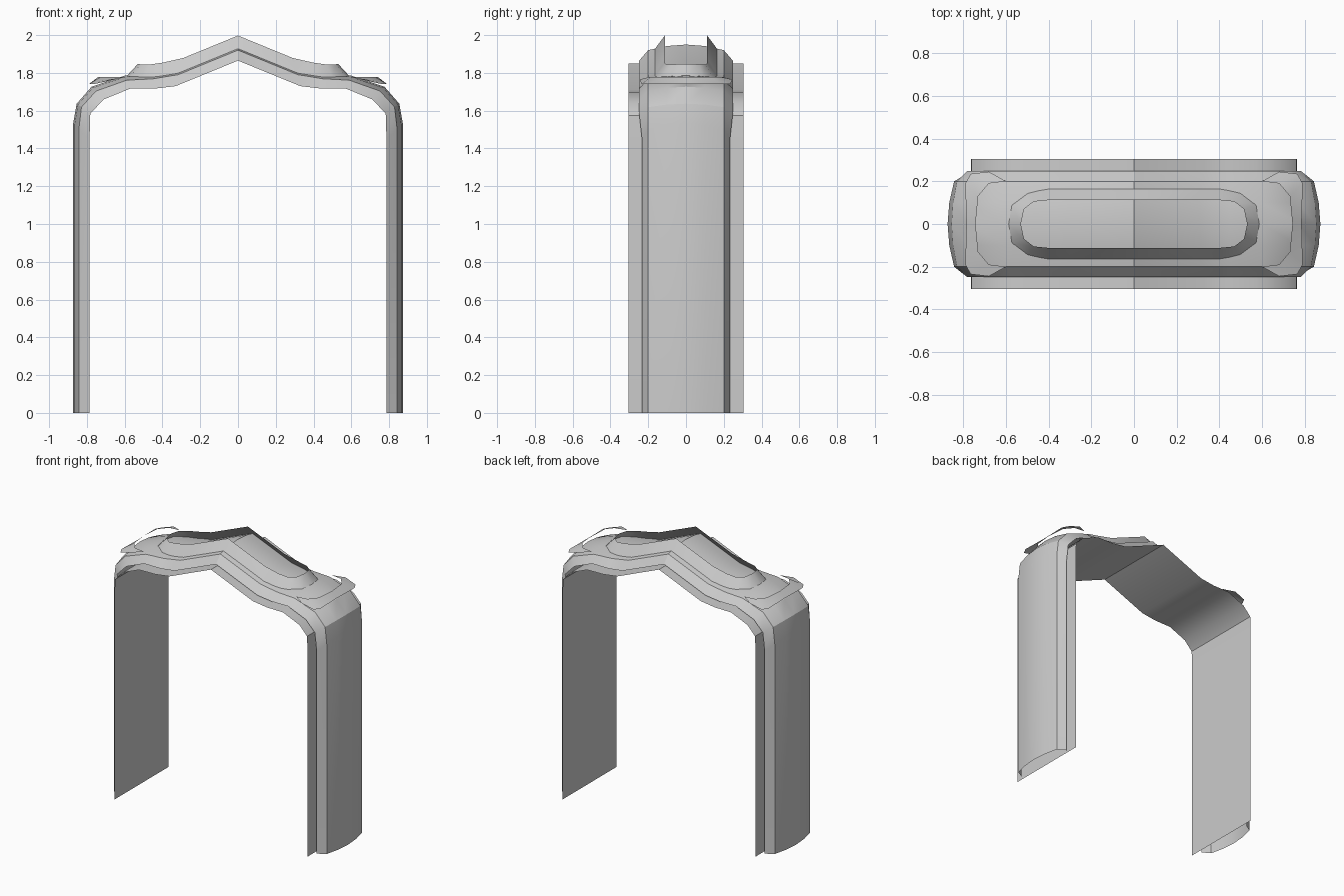
import bpy, math

if "Cube" in bpy.data.objects:
    bpy.data.objects.remove(bpy.data.objects["Cube"])

# Right half of the arch from floor to apex: (x, z)
INNER = [(.786, 0), (.786, 1.45), (.782, 1.585), (.71, 1.66), (.57, 1.717),
         (.44, 1.717), (.33, 1.73), (0, 1.865)]
OUTER = [(.873, 0), (.873, 1.53), (.854, 1.637), (.775, 1.727), (.60, 1.785),
         (.45, 1.797), (.31, 1.823), (0, 1.95)]
LINING = [(.764, 0), (.764, 1.45), (.76, 1.575), (.70, 1.64), (.57, 1.695),
          (.44, 1.697), (.33, 1.712), (0, 1.849)]


def mirrored(path):
    return path + [(-p[0],) + tuple(p[1:]) for p in path[-2::-1]]


def grid(name, rows, angle=30, closed=False):
    n = len(rows[0])
    verts = [v for r in rows for v in r]
    faces = []
    for i in range(len(rows) - 1):
        for j in range(n if closed else n - 1):
            k = (j + 1) % n
            faces.append((i * n + j, i * n + k, (i + 1) * n + k, (i + 1) * n + j))
    mesh = bpy.data.meshes.new(name)
    mesh.from_pydata(verts, [], faces)
    ob = bpy.data.objects.new(name, mesh)
    bpy.context.collection.objects.link(ob)
    bpy.ops.object.select_all(action='DESELECT')
    ob.select_set(True)
    bpy.context.view_layer.objects.active = ob
    bpy.ops.object.mode_set(mode='EDIT')
    bpy.ops.mesh.select_all(action='SELECT')
    bpy.ops.mesh.normals_make_consistent(inside=False)
    bpy.ops.object.mode_set(mode='OBJECT')
    bpy.ops.object.shade_smooth_by_angle(angle=math.radians(angle))
    return ob


def roof_z(x, y):
    # Height of the domed roof surface
    x = abs(x)
    pts = OUTER[3:][::-1]
    for (x0, z0), (x1, z1) in zip(pts, pts[1:]):
        if x <= x1:
            return z0 + (z1 - z0) * (x - x0) / (x1 - x0) - .75 * y * y
    return pts[-1][1] - .75 * y * y


# Inner lining: thin sheet under the arch
grid("inner_lining", [[(x, y, z) for y in (-.305, .305)] for x, z in mirrored(LINING)])

# Outer shell: bulged section swept along the arch, wider across the top
section = [(-1, 0), (-.2, .65), (-.1, .91), (0, 1), (.1, .91), (.2, .65), (1, 0)]
rows = []
for (xi, zi), (xo, zo) in zip(mirrored(INNER), mirrored(OUTER)):
    w = .233 if zi < 1.5 else .248
    rows.append([(xi + (xo - xi) * t, w * y if abs(y) == 1 else y, zi + (zo - zi) * t)
                 for y, t in section])
grid("outer_shell", rows)

# Overhanging lips where the roof meets the legs
lip_in = [(.60, -.2), (.68, -.19), (.73, -.13), (.742, 0), (.73, .13), (.68, .19), (.60, .2)]
lip_out = [(.68, -.245), (.765, -.235), (.79, -.19), (.785, 0), (.79, .19), (.765, .235), (.68, .245)]
for s, side in ((1, "right"), (-1, "left")):
    grid(side + "_roof_lip", [[(s * x, y, 1.777) for x, y in lip_in],
                              [(s * x, y, 1.765 if x < .7 else 1.74) for x, y in lip_out]])

# Raised collar: open ring leaning inwards on the roof
base = [(.59, 0), (.575, .09), (.50, .145), (.40, .165), (.31, .165), (0, .165)]
rim = [(.53, 0), (.515, .07), (.47, .105), (.40, .112), (.29, .112), (0, .112)]


def ring(quarter):
    half = mirrored(quarter)
    return half + [(x, -y) for x, y in half[-2:0:-1]]


grid("roof_collar", [[(x, y, roof_z(x, y) - .003) for x, y in ring(base)],
                     [(x, y, roof_z(x, y) + .057) for x, y in ring(rim)]], 40, True)
